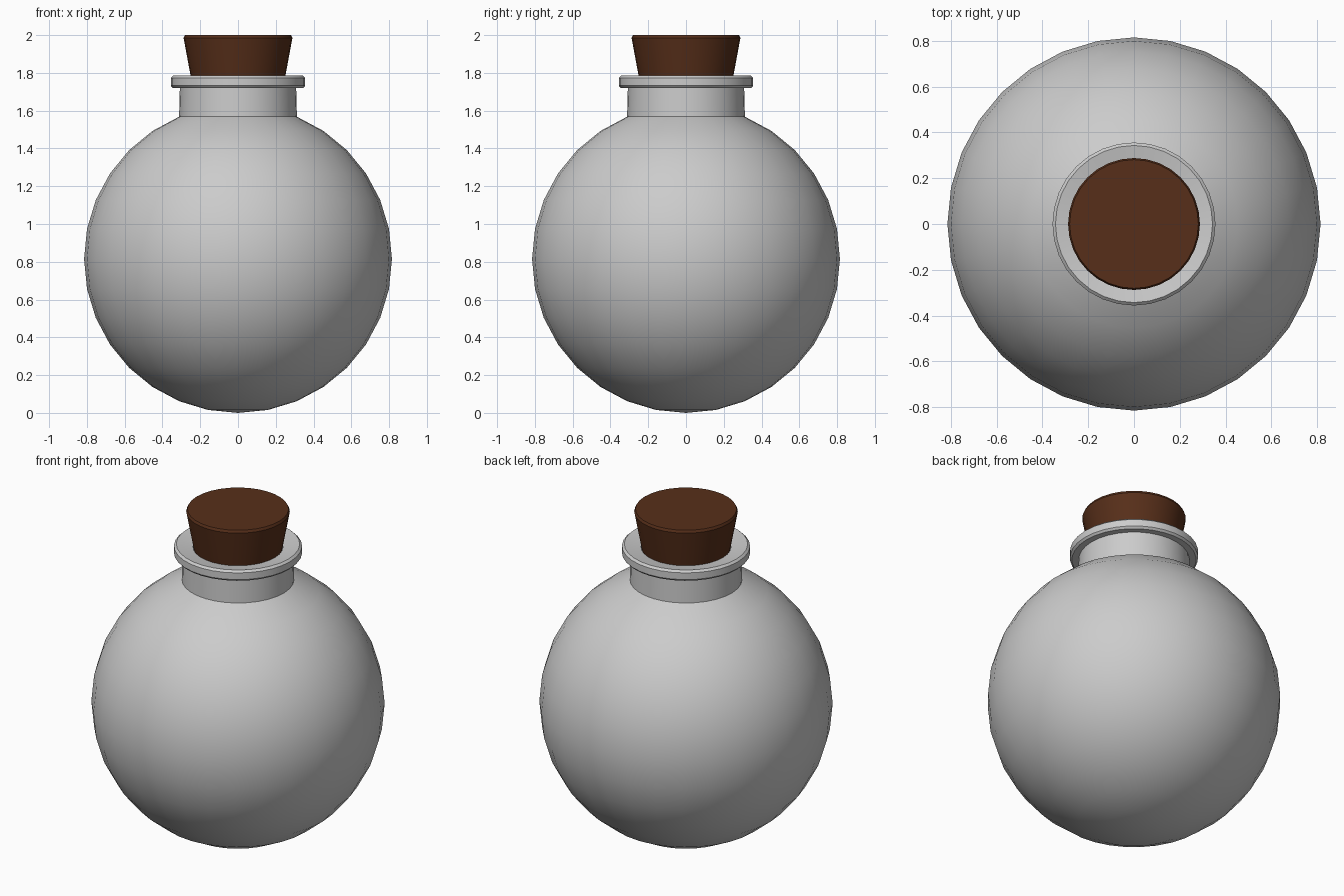
import bpy, bmesh, math

if "Cube" in bpy.data.objects:
    bpy.data.objects.remove(bpy.data.objects["Cube"])

SIDES = 32
R = 0.815          # radius of the round body


def lathe(name, profile, color=None):
    """Revolve an (r, z) profile around the z axis."""
    bm = bmesh.new()
    verts = [bm.verts.new((r, 0, z)) for r, z in profile]
    edges = [bm.edges.new(pair) for pair in zip(verts, verts[1:])]
    bmesh.ops.spin(bm, geom=verts + edges, cent=(0, 0, 0), axis=(0, 0, 1),
                   angle=math.tau, steps=SIDES, use_merge=False)
    bmesh.ops.remove_doubles(bm, verts=bm.verts[:], dist=1e-4)
    bmesh.ops.recalc_face_normals(bm, faces=bm.faces[:])
    mesh = bpy.data.meshes.new(name)
    bm.to_mesh(mesh)
    bm.free()
    obj = bpy.data.objects.new(name, mesh)
    bpy.context.collection.objects.link(obj)
    if color:
        mat = bpy.data.materials.new(name + "_material")
        mat.diffuse_color = color
        mat.use_nodes = True
        mat.node_tree.nodes["Principled BSDF"].inputs["Base Color"].default_value = mat.diffuse_color
        mesh.materials.append(mat)
    bpy.ops.object.select_all(action='DESELECT')
    obj.select_set(True)
    bpy.context.view_layer.objects.active = obj
    bpy.ops.object.shade_smooth_by_angle(angle=math.radians(35))
    return obj


# Bottle: sphere arc from the bottom pole up to the neck opening
profile = []
for i in range(15):
    a = math.pi * i / 16
    profile.append((R * math.sin(a), R - R * math.cos(a)))

# Neck, bevelled lip, slightly dished rim and inner wall closing at the bottom
profile += [(0.308, 1.72), (0.345, 1.72), (0.356, 1.732), (0.356, 1.773),
            (0.343, 1.785), (0.25, 1.768), (0.235, 1.56), (0, 1.56)]
lathe("bottle", profile)

# Tapered cork stopper with a small bevel at the top
lathe("cork", [(0, 1.62), (0.218, 1.62), (0.251, 1.785), (0.288, 1.985),
               (0.281, 2.0), (0, 2.0)], (0.095, 0.028, 0.010, 1))
